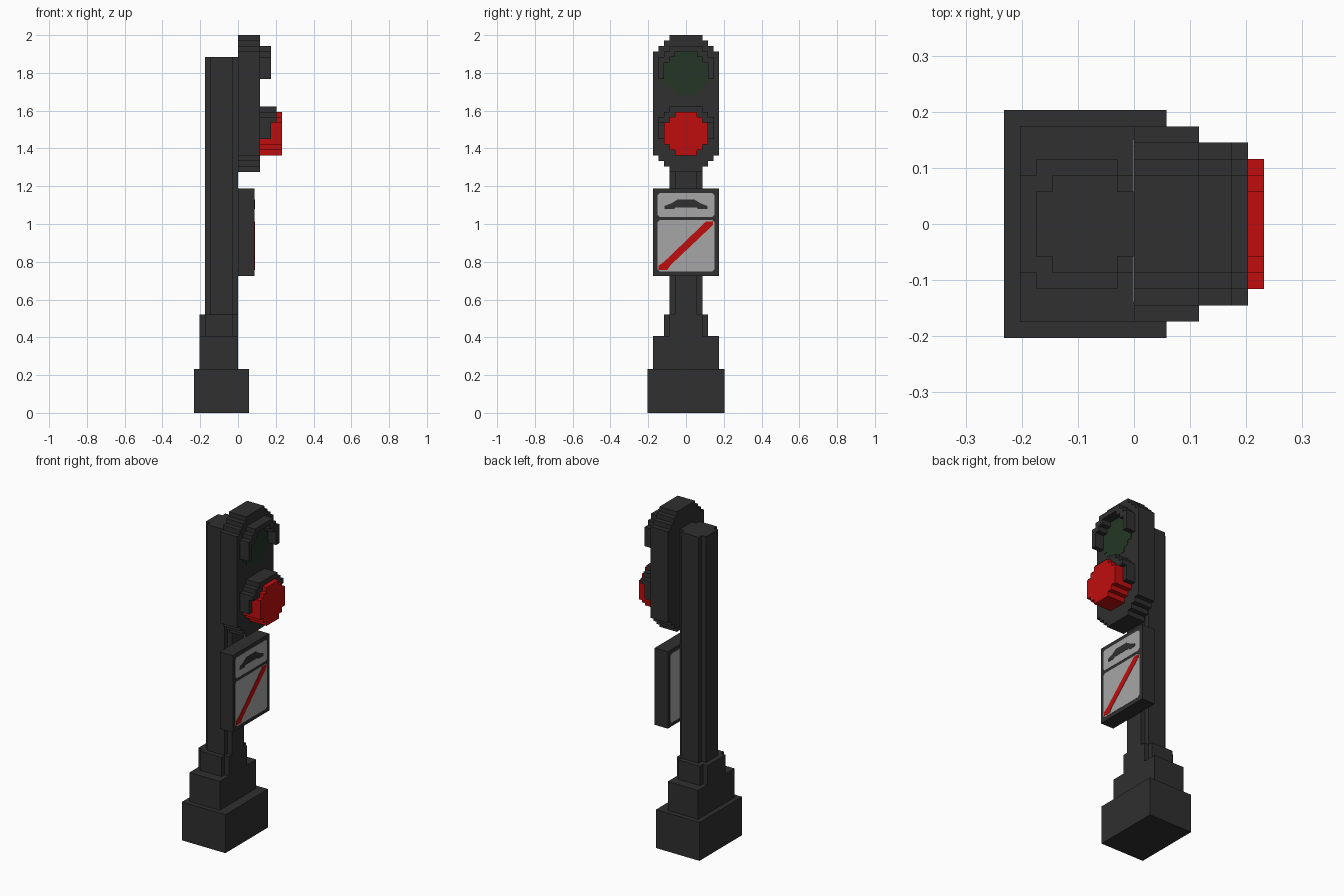
import bpy, bmesh
from mathutils import Vector

if "Cube" in bpy.data.objects:
    bpy.data.objects.remove(bpy.data.objects["Cube"], do_unlink=True)

U = 2 / 69      # size of one block


def material(name, rgb):
    m = bpy.data.materials.new(name)
    m.use_nodes = True
    col = (*rgb, 1)
    m.diffuse_color = col
    m.node_tree.nodes["Principled BSDF"].inputs["Base Color"].default_value = col
    return m


DARK = material("dark grey", (0.029, 0.029, 0.029))
RED = material("signal red", (0.52, 0.004, 0.004))
GREEN = material("dim green", (0.017, 0.037, 0.018))
GREY = material("sign grey", (0.38, 0.38, 0.38))


def prism(name, pts, lo, hi, mat, axis="x"):
    """Extrude a flat outline: (y, z) along x, or (y, x) along z, in block units."""
    bm = bmesh.new()

    def place(p, d):
        return Vector((d, p[0], p[1]) if axis == "x" else (p[1], p[0], d)) * U

    base = bm.faces.new([bm.verts.new(place(p, lo)) for p in pts])
    ext = bmesh.ops.extrude_face_region(bm, geom=[base], use_keep_orig=True)
    offset = Vector((hi - lo, 0, 0) if axis == "x" else (0, 0, hi - lo)) * U
    verts = [g for g in ext["geom"] if isinstance(g, bmesh.types.BMVert)]
    bmesh.ops.translate(bm, verts=verts, vec=offset)
    bmesh.ops.recalc_face_normals(bm, faces=bm.faces[:])
    me = bpy.data.meshes.new(name)
    bm.to_mesh(me)
    bm.free()
    me.materials.append(mat)
    ob = bpy.data.objects.new(name, me)
    bpy.context.collection.objects.link(ob)
    return ob


def mirrored(right):
    """Close a right-hand outline with its mirror image."""
    return right + [(-y, z) for y, z in reversed(right)]


def steps(start, rows):
    """Symmetric stepped outline from (height, half width) rows."""
    right, z = [], start
    for h, w in rows:
        right += [(w, z), (w, z + h)]
        z += h
    return mirrored(right)


def panel(w, lo, hi, c=0.4):
    """Rectangle with clipped corners."""
    return mirrored([(w - c, lo), (w, lo + c), (w, hi - c), (w - c, hi)])


# Plinth, collar and post
prism("base", steps(-8, [(10, 7)]), 0, 8, DARK, "z")
prism("plinth", steps(-7, [(7, 6)]), 8, 14, DARK, "z")
prism("collar", steps(-7, [(1, 3), (5, 4), (1, 3)]), 14, 18, DARK, "z")
prism("post", steps(-6, [(1, 2), (4, 3), (1, 2)]), 18, 65, DARK, "z")

# Signal head
prism("signal_head", steps(44, [(1, 3), (1, 4), (1, 5), (19, 6), (1, 5), (1, 4), (1, 3)]),
      0, 4, DARK)

# Lenses
LENS = [(1, 2), (1, 3), (4, 4), (1, 3), (1, 2)]
prism("green_lens", steps(58, LENS), 4, 4.06, GREEN)
prism("red_lens", steps(47, LENS), 4, 8, RED)


# Stepped hoods over the lenses
def hood(name, z0, start, lo, hi):
    outer = [(5, start), (5, 7), (4, 7), (4, 8), (3, 8), (3, 9)]
    inner = [(4, start), (4, 6)] if start < 6 else []
    inner += [(3, 6), (3, 7), (2, 7), (2, 8)]
    pts = mirrored(outer) + [(-y, z) for y, z in inner] + inner[::-1]
    prism(name, [(y, z + z0) for y, z in pts], lo, hi, DARK)


hood("green_hood", 58, 3, 4, 6)
hood("red_hood", 47, 3, 4, 6)
hood("red_hood_brow", 47, 6, 6, 7)

# Sign box with panels on both faces
prism("sign_box", steps(25, [(16, 6)]), 0, 3, DARK)
prism("sign_back_panel", panel(5.2, 25.8, 40.2), -0.05, 0, GREY)
prism("sign_top_panel", panel(5.2, 35.8, 40.2), 3, 3.05, GREY)
prism("sign_lower_panel", panel(5.2, 25.8, 35.2), 3, 3.05, GREY)
prism("sign_symbol", mirrored([(2, 37.5), (2.2, 37.2), (3.9, 37.2), (3.9, 37.8), (2.6, 38.3),
                               (1.5, 39)]), 3.05, 3.1, DARK)
prism("sign_stripe", [(-5, 26.1), (-3.4, 26.1), (-2.8, 27), (4.9, 34.3), (4.9, 35),
                      (3.7, 35), (-4, 27.6), (-5, 26.9)], 3.05, 3.1, RED)
